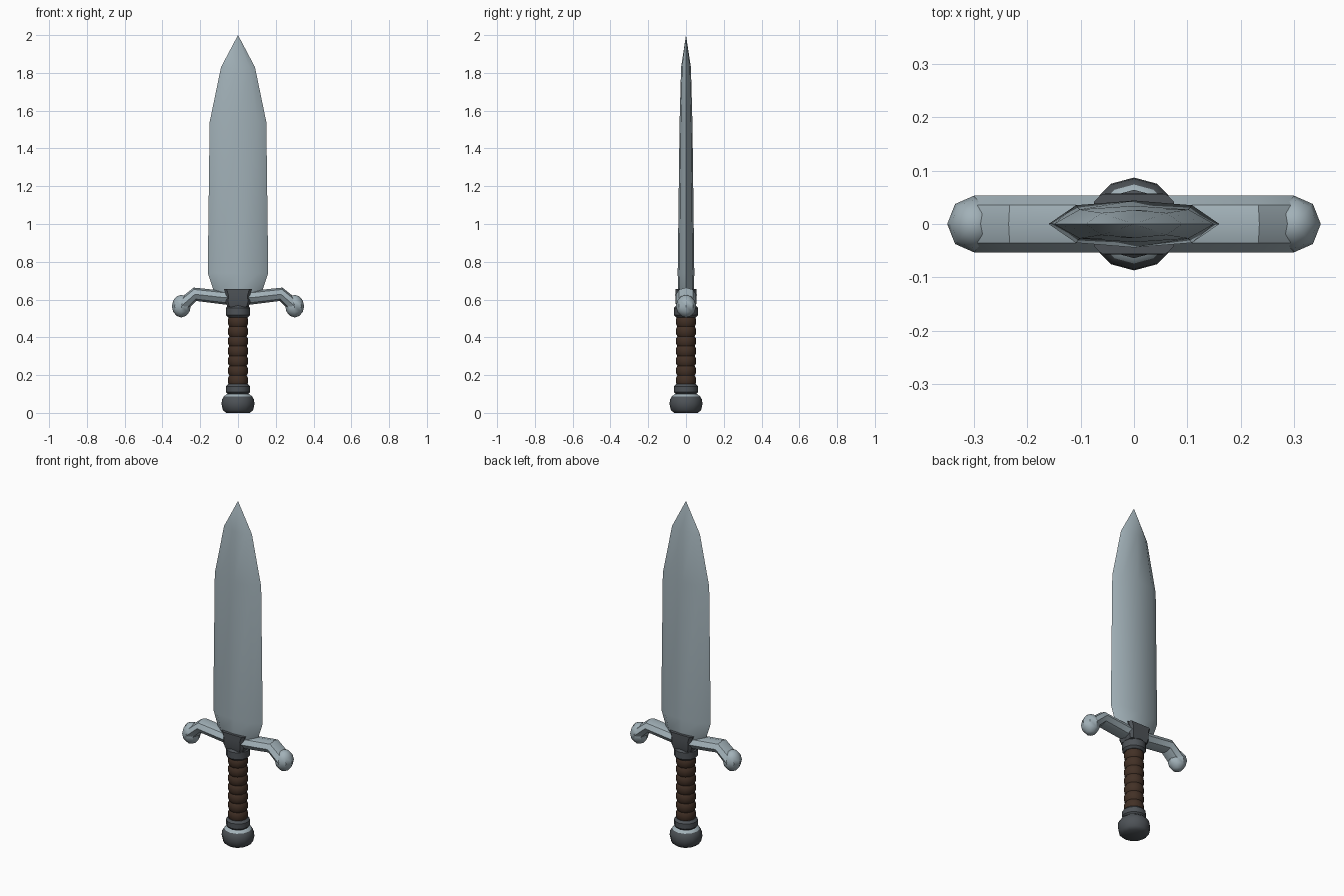
import bpy, bmesh, math
from mathutils import Vector

if "Cube" in bpy.data.objects:
    bpy.data.objects.remove(bpy.data.objects["Cube"], do_unlink=True)


def material(name, rgb):
    m = bpy.data.materials.new(name)
    m.use_nodes = True
    m.diffuse_color = (*rgb, 1)
    m.node_tree.nodes["Principled BSDF"].inputs["Base Color"].default_value = (*rgb, 1)
    return m


steel = material("pale steel", (0.36, 0.44, 0.48))
iron = material("dark iron", (0.075, 0.085, 0.095))
leather = material("brown leather", (0.055, 0.03, 0.019))


def loft(name, rings, mats, pick=lambda row: 0, angle=40):
    """Skin a list of equal-length point rings and cap both ends."""
    bm = bmesh.new()
    rows = [[bm.verts.new(p) for p in ring] for ring in rings]
    for r, (a, b) in enumerate(zip(rows, rows[1:])):
        for i in range(len(a)):
            j = (i + 1) % len(a)
            bm.faces.new((a[i], a[j], b[j], b[i])).material_index = pick(r)
    bm.faces.new(rows[0])
    bm.faces.new(rows[-1])
    bmesh.ops.remove_doubles(bm, verts=bm.verts, dist=0.0005)
    bmesh.ops.recalc_face_normals(bm, faces=bm.faces)
    return finish(name, bm, mats, angle)


def finish(name, bm, mats, angle):
    mesh = bpy.data.meshes.new(name)
    bm.to_mesh(mesh)
    bm.free()
    for m in mats:
        mesh.materials.append(m)
    mesh.shade_smooth()
    mesh.set_sharp_from_angle(angle=math.radians(angle))
    ob = bpy.data.objects.new(name, mesh)
    bpy.context.collection.objects.link(ob)
    return ob


def lathe(name, profile, mats, pick=lambda row: 0, sides=12):
    turn = [math.tau * i / sides for i in range(sides)]
    rings = [[(r * math.cos(t), r * math.sin(t), z) for t in turn] for r, z in profile]
    return loft(name, rings, mats, pick)


# Blade: a flattened eight-point section, lofted to the tip
section = [(1, 0), (0.68, 0.8), (0, 1), (-0.68, 0.8),
           (-1, 0), (-0.68, -0.8), (0, -1), (0.68, -0.8)]
stations = [(0.6, 0.09, 0.035), (0.65, 0.13, 0.042), (0.74, 0.16, 0.044),
            (1.54, 0.15, 0.034), (1.83, 0.09, 0.026), (2.0, 0.0003, 0.0001)]
loft("blade", [[(u * w, v * d, z) for u, v in section] for z, w, d in stations], [steel])

# Crossguard: drooping arms with rounded end knobs
path = [Vector(p) for p in ((0, 0, 0.608), (0.07, 0, 0.61), (0.228, 0, 0.628), (0.3, 0, 0.565))]
bar = [(1, 0), (0.68, 0.72), (0, 1), (-0.68, 0.72),
       (-1, 0), (-0.68, -0.72), (0, -1), (0.68, -0.72)]
for side, label in ((1, "left"), (-1, "right")):
    rings = []
    for i, p in enumerate(path):
        along = (path[min(i + 1, 3)] - path[max(i - 1, 0)]).normalized()
        up = Vector((-along.z, 0, along.x))
        ring = [p + Vector((0, 0.053 * u, 0)) + up * (0.036 * v) for u, v in bar]
        rings.append([(q.x * side, q.y, q.z) for q in ring])
    loft(label + "_guard_arm", rings, [steel])

    bm = bmesh.new()
    bmesh.ops.create_uvsphere(bm, u_segments=8, v_segments=6, radius=1)
    for v in bm.verts:
        v.co = (side * 0.3 + v.co.x * 0.05, v.co.y * 0.053, 0.565 + v.co.z * 0.06)
    finish(label + "_guard_knob", bm, [steel], 40)

# Block clamping the middle of the guard
corners = [(1, 0.75), (0.8, 1), (-0.8, 1), (-1, 0.75),
           (-1, -0.75), (-0.8, -1), (0.8, -1), (1, -0.75)]
levels = [(0.56, 0.056, 0.05), (0.585, 0.065, 0.056), (0.625, 0.064, 0.057), (0.655, 0.075, 0.056)]
loft("guard_block", [[(u * w, v * d, z) for u, v in corners] for z, w, d in levels], [iron], angle=30)


# Collars above and below the grip
def collar(name, low, high):
    lathe(name, [(0.052, low), (0.064, low + 0.012), (0.064, high - 0.012), (0.052, high)], [iron])


collar("upper_collar", 0.505, 0.568)
collar("lower_collar", 0.098, 0.152)

# Grip: a stack of bulging leather wraps
wraps, bottom, top = 7, 0.145, 0.51
step = (top - bottom) / wraps
grip = [(0.046, bottom)]
for i in range(wraps):
    z = bottom + i * step
    grip += [(0.053, z + step * 0.25), (0.053, z + step * 0.75), (0.046, z + step)]
lathe("grip", grip, [leather])

# Pommel with a pale bevel around its top
pommel = [(0.062, 0), (0.08, 0.014), (0.087, 0.045), (0.085, 0.07),
          (0.074, 0.088), (0.058, 0.1), (0.045, 0.102)]
lathe("pommel", pommel, [iron, steel], lambda row: int(row == 4))
